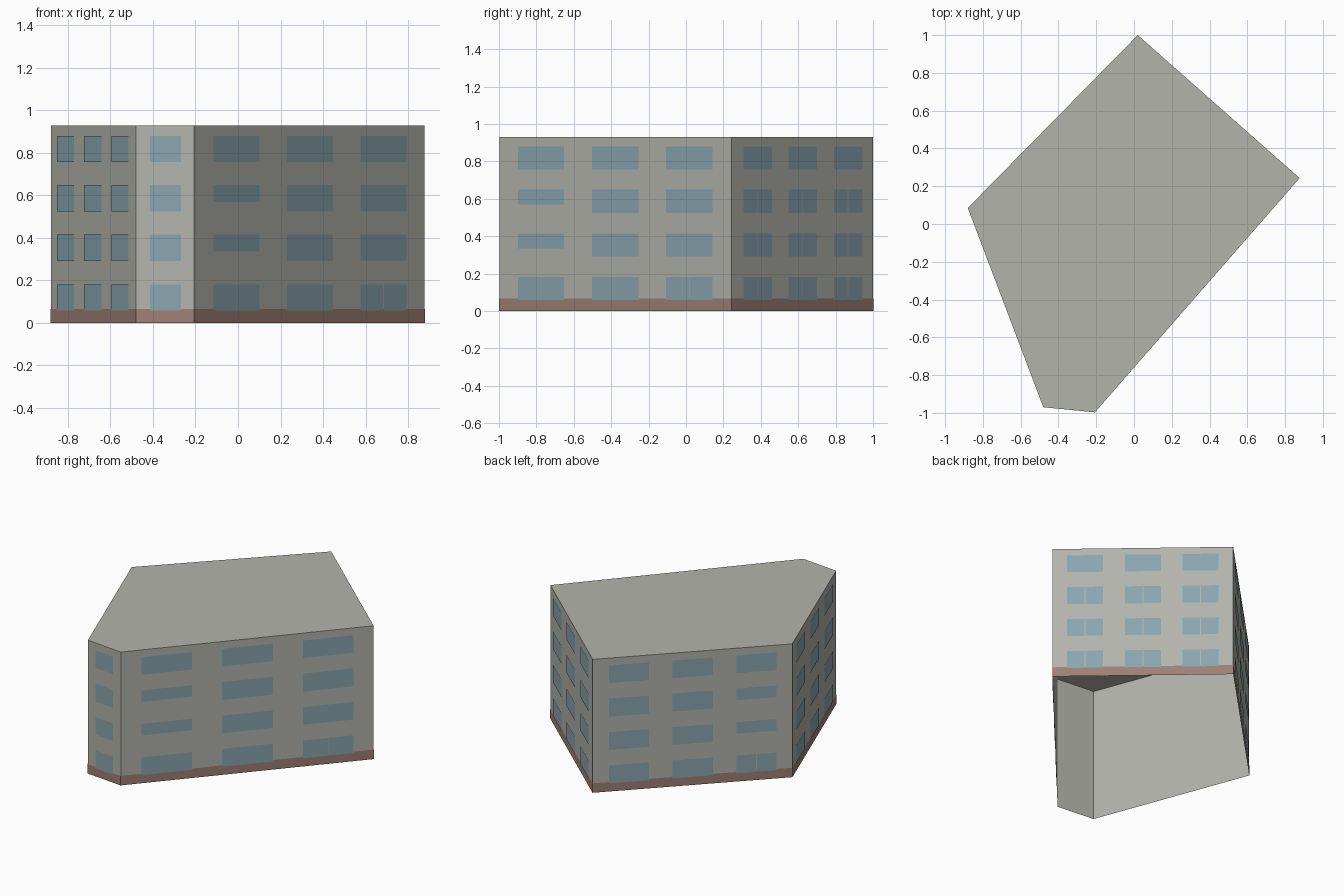
import bpy
from mathutils import Vector

cube = bpy.data.objects.get("Cube")
if cube:
    bpy.data.objects.remove(cube, do_unlink=True)

HEIGHT = 0.93
PLINTH = 0.066


def material(name, rgb):
    m = bpy.data.materials.new(name)
    m.use_nodes = True
    m.diffuse_color = (*rgb, 1)
    m.node_tree.nodes["Principled BSDF"].inputs["Base Color"].default_value = (*rgb, 1)
    return m


wall_grey = material("wall_grey", (0.456, 0.456, 0.418))
plinth_brown = material("plinth_brown", (0.347, 0.216, 0.174))
window_blue = material("window_blue", (0.254, 0.381, 0.434))


def add_mesh(name, verts, faces, mat):
    mesh = bpy.data.meshes.new(name)
    mesh.from_pydata(verts, [], faces)
    mesh.materials.append(mat)
    obj = bpy.data.objects.new(name, mesh)
    bpy.context.collection.objects.link(obj)
    return obj


def ring(points, z0, z1):
    """Upright band around a closed footprint, open above and below."""
    n = len(points)
    verts = [(p.x, p.y, z) for z in (z0, z1) for p in points]
    faces = [(i, (i + 1) % n, (i + 1) % n + n, i + n) for i in range(n)]
    return verts, faces


# Footprint, counterclockwise from the left corner
corners = [Vector(p) for p in
           [(-0.88, 0.085), (-0.48, -0.97), (-0.207, -0.997), (0.877, 0.243), (0.02, 1.0)]]
n = len(corners)

# Walls and roof: a shell open at the bottom
verts, faces = ring(corners, 0, HEIGHT)
faces.append(tuple(range(n, 2 * n)))
add_mesh("walls_and_roof", verts, faces, wall_grey)

# Plinth band just proud of the walls
verts, faces = ring([p * 1.002 for p in corners], 0, PLINTH)
add_mesh("plinth", verts, faces, plinth_brown)

# Windows: each floor's sill and head, and each column's span along the wall
FLOORS = [(0.058, 0.182), (0.292, 0.415), (0.524, 0.649), (0.758, 0.88)]
THREE = [(0.081, 0.281), (0.4, 0.601), (0.72, 0.92)]
ONE = [(0.24, 0.78)]
STAIR = {(2, 0)}
LOWER_FLOORS = {(c, f) for c in range(3) for f in range(3)}

# name, columns, (column, floor) pairs that are short, pairs split in two
FACADES = [
    ("left_front", THREE, set(), set()),
    ("narrow_front", ONE, set(), set()),
    ("long_side", THREE, {(0, 1), (0, 2)}, STAIR),
    ("right_back", THREE, set(), LOWER_FLOORS),
    ("left_back", THREE, {(2, 1), (2, 2)}, STAIR),
]


def add_windows(name, a, b, columns, short, split):
    along = b - a
    out = Vector((along.y, -along.x)).normalized() * 0.004
    gap = 0.003 / along.length
    verts, faces = [], []
    for c, (u0, u1) in enumerate(columns):
        for f, (sill, head) in enumerate(FLOORS):
            if (c, f) in short:
                sill = head - 0.08
            mid = (u0 + u1) / 2
            panes = [(u0, mid - gap), (mid + gap, u1)] if (c, f) in split else [(u0, u1)]
            for s, e in panes:
                p, q = a + along * s + out, a + along * e + out
                k = len(verts)
                verts += [(p.x, p.y, sill), (q.x, q.y, sill),
                          (q.x, q.y, head), (p.x, p.y, head)]
                faces.append((k, k + 1, k + 2, k + 3))
    add_mesh(name + "_windows", verts, faces, window_blue)


for i, (name, columns, short, split) in enumerate(FACADES):
    add_windows(name, corners[i], corners[(i + 1) % n], columns, short, split)
